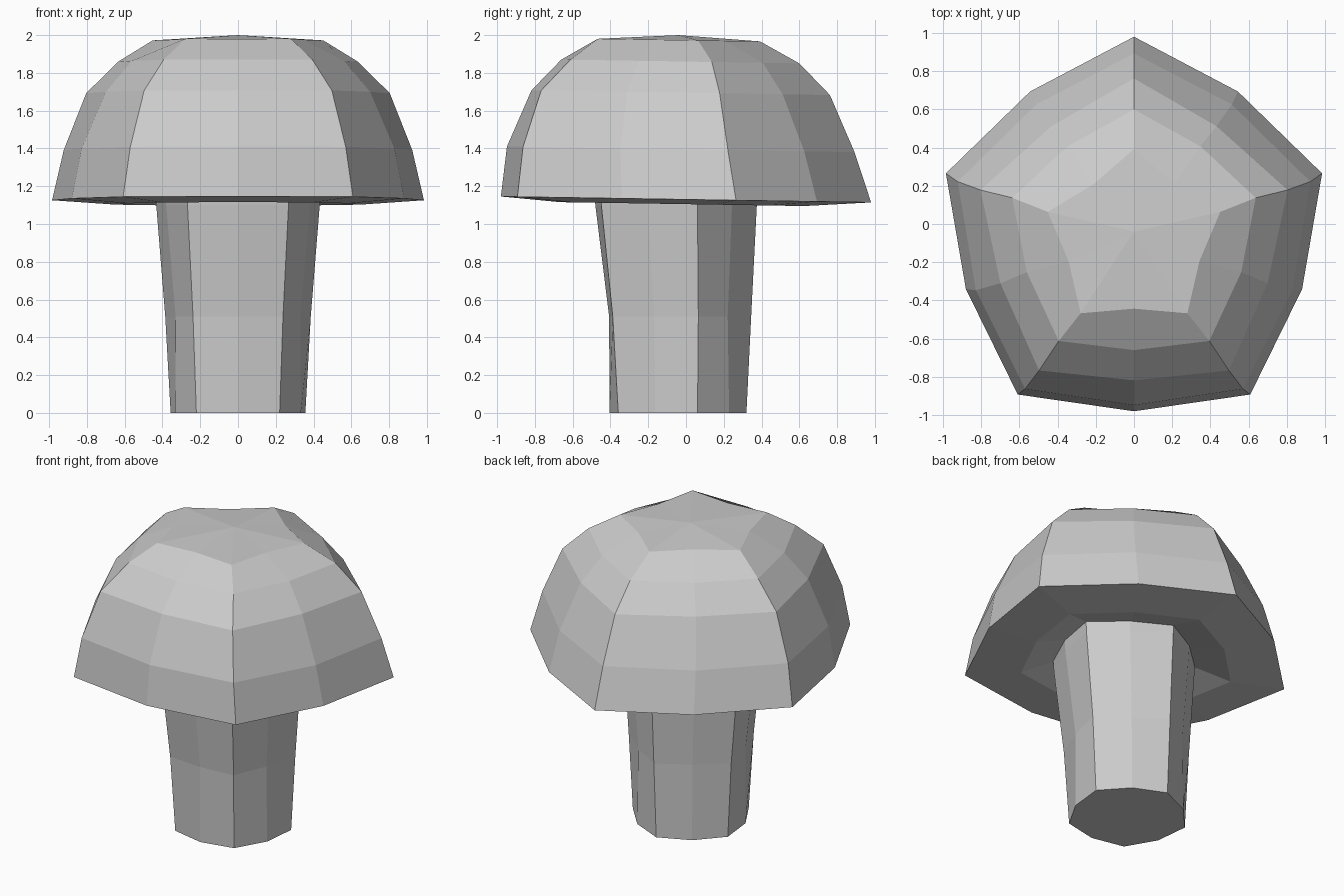
import bpy, bmesh, math

if "Cube" in bpy.data.objects:
    bpy.data.objects.remove(bpy.data.objects["Cube"])


def ring(bm, z, corner, mid, cy, tilt):
    """Rounded pentagon: five corners with a softer point between each pair."""
    verts = []
    for i in range(10):
        r = mid if i % 2 else corner
        a = math.radians(90 + 36 * i)
        y = cy + r * math.sin(a)
        verts.append(bm.verts.new((r * math.cos(a), y, z - tilt * y)))
    return verts


def loft(name, profile, tilt=0.0, bottom=False, tip=None):
    bm = bmesh.new()
    rings = [ring(bm, *p, tilt) for p in profile]
    for a, b in zip(rings, rings[1:]):
        for i in range(10):
            j = (i + 1) % 10
            bm.faces.new((a[i], a[j], b[j], b[i]))
    if bottom:
        bm.faces.new(rings[0][::-1])
    if tip:
        t = bm.verts.new(tip)
        last = rings[-1]
        for i in range(10):
            bm.faces.new((last[i], last[(i + 1) % 10], t))
    me = bpy.data.meshes.new(name)
    bm.to_mesh(me)
    bm.free()
    ob = bpy.data.objects.new(name, me)
    bpy.context.collection.objects.link(ob)
    return ob


# Stem: z, corner radius, mid radius, y centre
loft("stem", [
    (0.00, 0.375, 0.35, -0.055),
    (0.51, 0.405, 0.347, -0.06),
    (1.10, 0.455, 0.40, -0.08),
    (1.18, 0.46, 0.405, -0.08),
], bottom=True)

# Cap: recessed underside, lip, rim, then dome up to the tip
loft("cap", [
    (1.17, 0.455, 0.40, -0.08),
    (1.105, 0.68, 0.61, -0.055),
    (1.13, 1.035, 0.925, -0.055),
    (1.395, 0.97, 0.87, -0.078),
    (1.695, 0.845, 0.735, -0.083),
    (1.86, 0.67, 0.59, -0.07),
    (1.973, 0.475, 0.36, -0.083),
], tilt=0.016, tip=(0, -0.04, 2.0))
